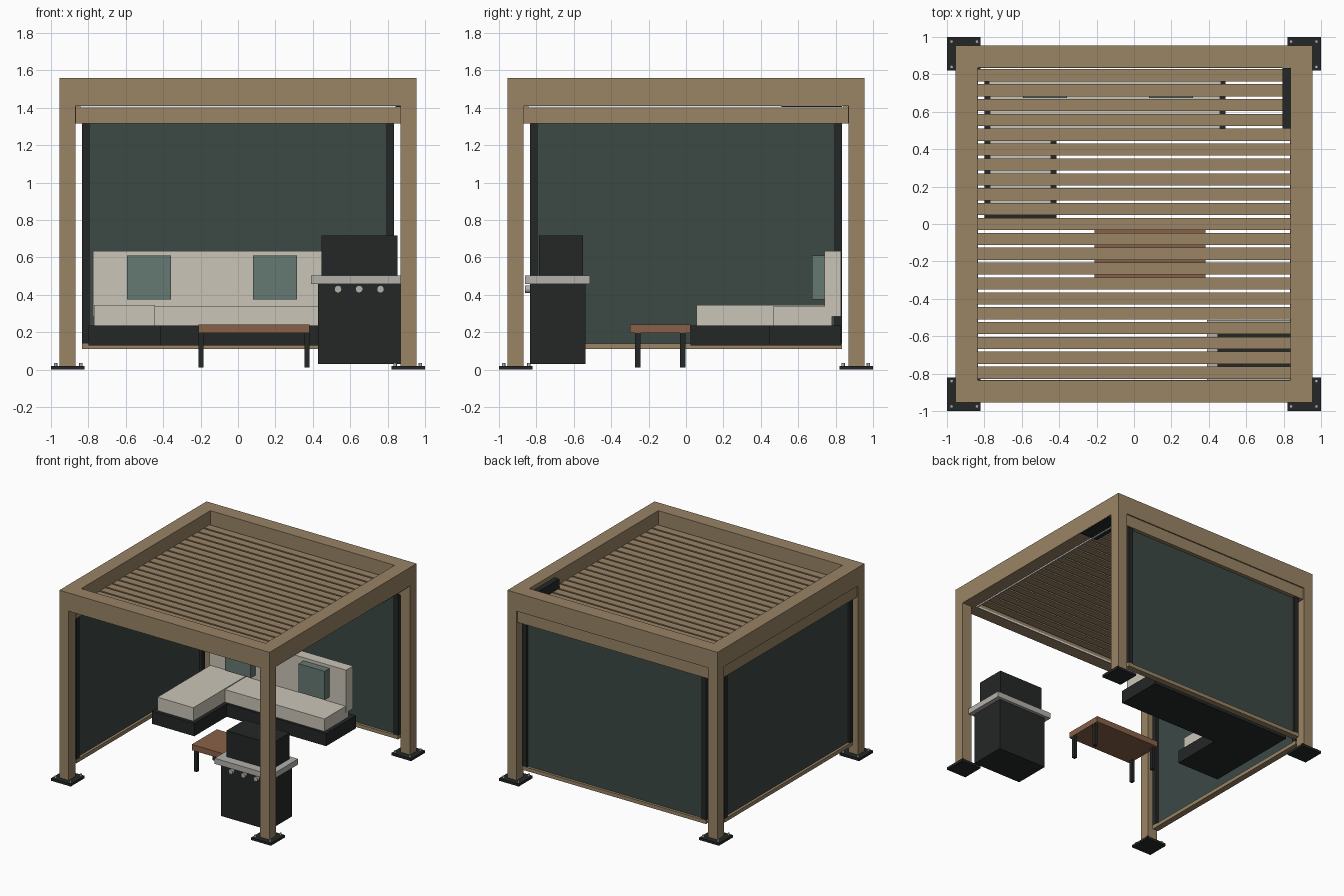
import bpy

if "Cube" in bpy.data.objects:
    bpy.data.objects.remove(bpy.data.objects["Cube"])


def material(name, r, g, b):
    m = bpy.data.materials.new(name)
    m.diffuse_color = (r, g, b, 1)
    m.use_nodes = True
    m.node_tree.nodes["Principled BSDF"].inputs["Base Color"].default_value = m.diffuse_color
    return m


TAN = material("tan_metal", 0.32, 0.23, 0.13)
DARK = material("dark_metal", 0.018, 0.02, 0.02)
FABRIC = material("screen_fabric", 0.045, 0.065, 0.06)
CREAM = material("cream_cushion", 0.60, 0.56, 0.48)
GREEN = material("green_cushion", 0.13, 0.19, 0.165)
WOOD = material("table_wood", 0.25, 0.12, 0.065)
STEEL = material("steel", 0.45, 0.44, 0.41)
LIGHT = material("light_strip", 0.85, 0.83, 0.78)


def box(name, x, y, z, mat):
    """Box from three (low, high) ranges."""
    bpy.ops.mesh.primitive_cube_add(size=1, location=[sum(r) / 2 for r in (x, y, z)])
    o = bpy.context.object
    o.name = name
    o.scale = [abs(r[1] - r[0]) for r in (x, y, z)]
    bpy.ops.object.transform_apply(location=False, rotation=False, scale=True)
    o.data.materials.append(mat)
    return o


def cylinder(name, loc, radius, depth, mat, rot=(0, 0, 0)):
    bpy.ops.mesh.primitive_cylinder_add(vertices=16, radius=radius, depth=depth,
                                        location=loc, rotation=rot)
    o = bpy.context.object
    o.name = name
    o.data.materials.append(mat)
    bpy.ops.object.shade_smooth_by_angle()
    return o


def span(s, a, b):
    return tuple(sorted((s * a, s * b)))


# Posts with bolted base plates
for sx in (-1, 1):
    for sy in (-1, 1):
        box("post", span(sx, 0.87, 0.955), span(sy, 0.87, 0.955), (0.02, 1.41), TAN)
        box("base_plate", span(sx, 0.82, 1), span(sy, 0.82, 1), (0, 0.02), DARK)
        for bx in (0.84, 0.975):
            for by in (0.84, 0.975):
                cylinder("bolt", (sx * bx, sy * by, 0.027), 0.009, 0.018, STEEL)

# Roof beams and light strips
for s in (-1, 1):
    box("cross_beam", (-0.955, 0.955), span(s, 0.838, 0.955), (1.41, 1.56), TAN)
    box("side_beam", span(s, 0.838, 0.955), (-0.838, 0.838), (1.41, 1.56), TAN)
    box("light_strip", (-0.845, 0.845), span(s, 0.835, 0.845), (1.40, 1.412), LIGHT)
    box("light_strip", span(s, 0.835, 0.845), (-0.835, 0.835), (1.40, 1.412), LIGHT)

# Louvre slats
N, PITCH = 21, 0.0795
for i in range(N):
    y = (i - (N - 1) / 2) * PITCH
    box("louvre", (-0.838, 0.838), (y - 0.0325, y + 0.0325), (1.432, 1.448), TAN)

# Motor box in the right beam
box("motor_box", (0.795, 0.954), (0.51, 0.835), (1.404, 1.525), DARK)


# Roller screens: u runs along the wall, v across it
def screen(place):
    def part(name, u, v, z, mat):
        box(name, *place(u, v), z, mat)
    part("screen_cassette", (-0.87, 0.87), (0.865, 0.945), (1.315, 1.41), TAN)
    part("screen_fabric", (-0.80, 0.80), (0.906, 0.914), (0.14, 1.315), FABRIC)
    part("screen_bottom_bar", (-0.835, 0.835), (0.885, 0.935), (0.11, 0.14), TAN)
    for s in (-1, 1):
        part("screen_guide", span(s, 0.795, 0.835), (0.885, 0.935), (0.14, 1.315), DARK)


screen(lambda u, v: (u, v))
screen(lambda u, v: ((-v[1], -v[0]), u))

# Corner sofa
box("sofa_base", (-0.80, 0.49), (0.445, 0.83), (0.13, 0.235), DARK)
box("chaise_base", (-0.80, -0.415), (0.025, 0.445), (0.13, 0.235), DARK)
box("chaise_cushion", (-0.77, -0.445), (0.055, 0.74), (0.235, 0.345), CREAM)
box("seat_cushion", (-0.445, 0.46), (0.465, 0.78), (0.235, 0.338), CREAM)
box("sofa_back", (-0.775, 0.465), (0.74, 0.83), (0.285, 0.635), CREAM)
for x in (-0.475, 0.197):
    box("throw_pillow", (x - 0.118, x + 0.118), (0.675, 0.745), (0.375, 0.61), GREEN)

# Low table
box("table_top", (-0.21, 0.383), (-0.30, 0.025), (0.195, 0.242), WOOD)
for x in (-0.197, 0.368):
    for y in (-0.258, -0.017):
        box("table_leg", (x - 0.013, x + 0.013), (y - 0.014, y + 0.014), (0.01, 0.195), DARK)

# Grill
box("grill_body", (0.428, 0.868), (-0.835, -0.538), (0.03, 0.457), DARK)
box("grill_shelf", (0.39, 0.906), (-0.86, -0.513), (0.457, 0.503), STEEL)
box("grill_lid", (0.447, 0.853), (-0.786, -0.55), (0.503, 0.717), DARK)
for x in (0.535, 0.648, 0.762):
    cylinder("grill_knob", (x, -0.847, 0.43), 0.02, 0.028, STEEL, (1.5708, 0, 0))
